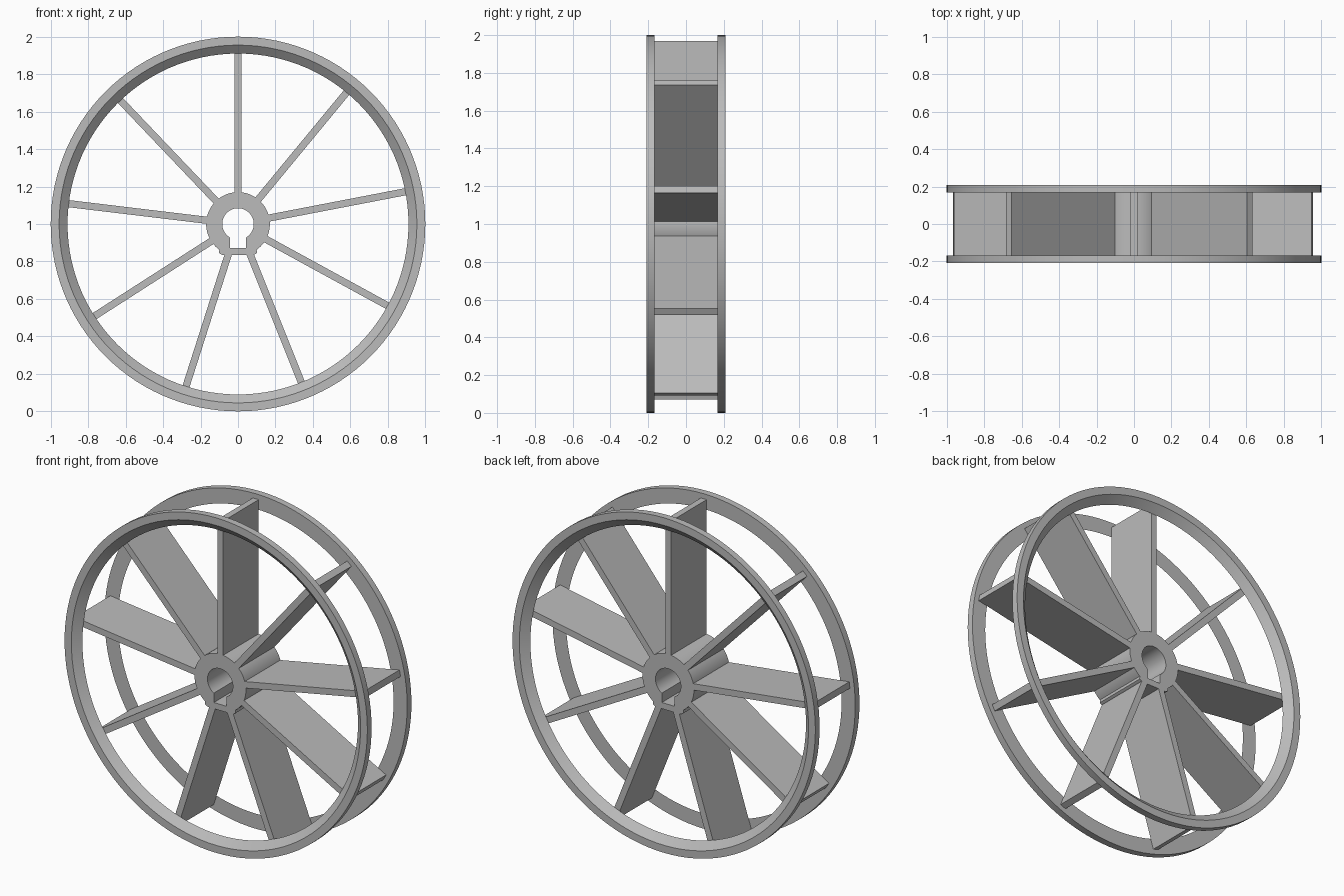
import bpy
import bmesh
from math import sin, cos, tan, radians, pi
from mathutils import Matrix, Vector

CENTRE_Z = 1.0
HALF_WIDTH = 0.168      # half width of hub and blades
HALF_TOTAL = 0.208      # outer faces of the rims
STEPS = 120
BLADES = 9
BLADE_PITCH = 39.55     # degrees between blades

cube = bpy.data.objects.get("Cube")
if cube:
    bpy.data.objects.remove(cube, do_unlink=True)

grey = bpy.data.materials.new("plain grey")
grey.use_nodes = True
grey.diffuse_color = (0.5, 0.5, 0.5, 1)
grey.node_tree.nodes["Principled BSDF"].inputs["Base Color"].default_value = (0.5, 0.5, 0.5, 1)


def finish(name, bm, smooth=False):
    bmesh.ops.recalc_face_normals(bm, faces=bm.faces)
    mesh = bpy.data.meshes.new(name)
    bm.to_mesh(mesh)
    bm.free()
    mesh.materials.append(grey)
    obj = bpy.data.objects.new(name, mesh)
    obj.location.z = CENTRE_Z
    bpy.context.collection.objects.link(obj)
    if smooth:
        bpy.ops.object.select_all(action="DESELECT")
        obj.select_set(True)
        bpy.context.view_layer.objects.active = obj
        bpy.ops.object.shade_smooth_by_angle(angle=radians(25))
    return obj


def sweep(name, section):
    """Sweep section(d) -> [(radius, y)] round the y axis; d is the angle from straight down."""
    bm = bmesh.new()
    loops = []
    for i in range(STEPS):
        a = 2 * pi * i / STEPS
        d = min(a, 2 * pi - a)
        loops.append([bm.verts.new((r * sin(a), y, -r * cos(a))) for r, y in section(d)])
    n = len(loops[0])
    for i in range(STEPS):
        p, q = loops[i], loops[(i + 1) % STEPS]
        for k in range(n):
            bm.faces.new((p[k], p[(k + 1) % n], q[(k + 1) % n], q[k]))
    return finish(name, bm, smooth=True)


# Rims: bevelled on the inside, wide face towards the blades
for label, side in (("front", -1), ("back", 1)):
    sweep(label + "_rim", lambda d: [
        (1.0, side * HALF_WIDTH), (1.0, side * HALF_TOTAL),
        (0.955, side * HALF_TOTAL), (0.91, side * HALF_WIDTH)])


# Hub: round bore with a keyway, thickened below the keyway
def hub_section(d):
    outer, inner, half_key = 0.17, 0.084, 0.042
    if d < radians(35):
        outer = min(0.166 / cos(d), 0.185)
    if d < radians(31):
        key_depth = half_key / tan(radians(18))
        inner = max(inner, min(key_depth / cos(d), half_key / max(sin(d), 0.001)))
    return [(outer, -HALF_WIDTH), (outer, HALF_WIDTH),
            (inner, HALF_WIDTH), (inner, -HALF_WIDTH)]


sweep("hub", hub_section)

# Blades: flat paddles from hub to rims
for i in range(BLADES):
    bm = bmesh.new()
    bmesh.ops.create_cube(bm, size=1)
    bmesh.ops.scale(bm, vec=(0.038, 2 * HALF_WIDTH, 0.82), verts=bm.verts)
    bmesh.ops.translate(bm, vec=Vector((0, 0, 0.56)), verts=bm.verts)
    bmesh.ops.rotate(bm, cent=(0, 0, 0), verts=bm.verts,
                     matrix=Matrix.Rotation(radians(BLADE_PITCH * i), 3, "Y"))
    finish("blade_%d" % (i + 1), bm)
